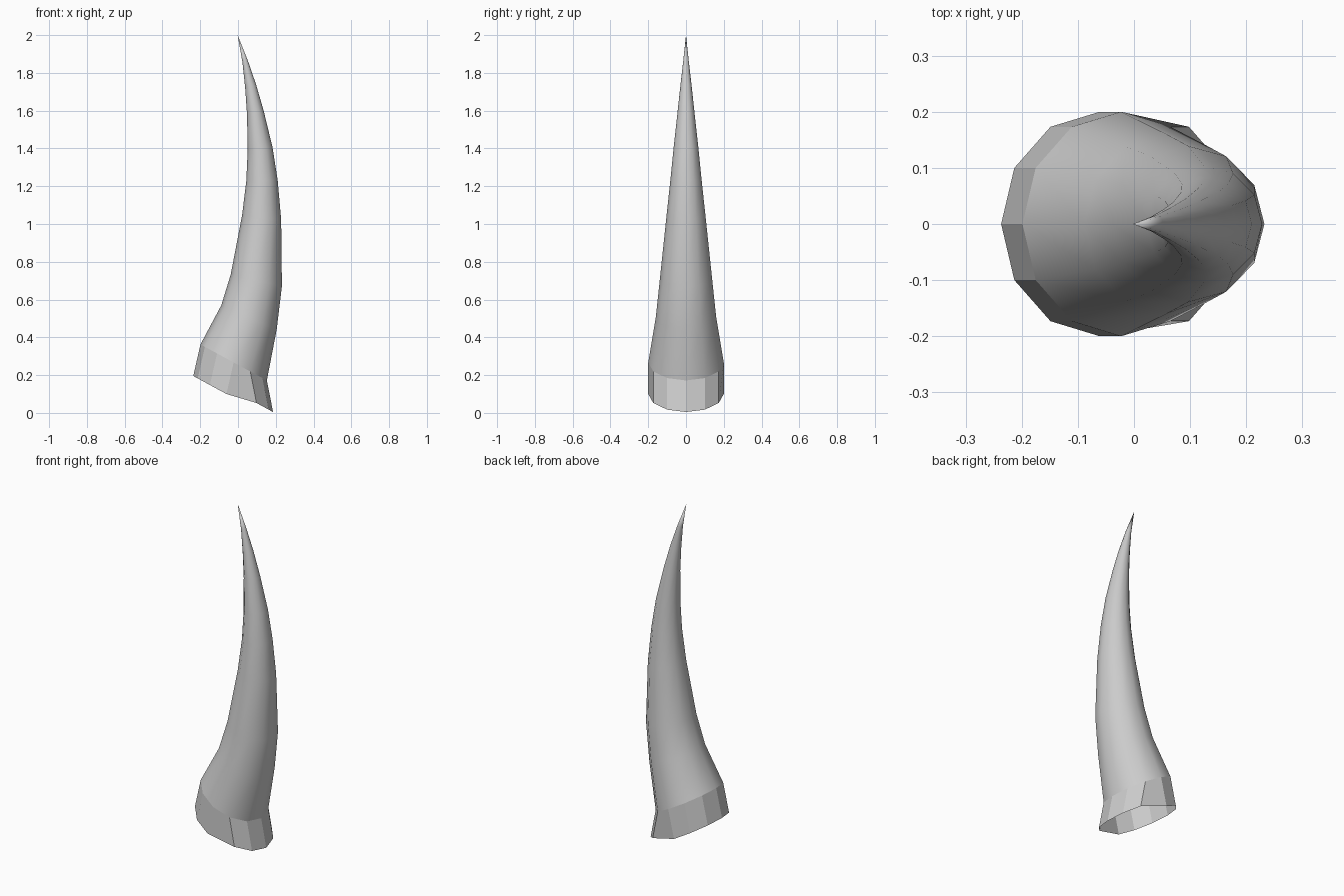
import bpy, bmesh, math

if "Cube" in bpy.data.objects:
    bpy.data.objects.remove(bpy.data.objects["Cube"])

SIDES = 12
# cross-sections up the horn: centre x, centre z, radius, tilt in degrees
RINGS = [
    (-0.061, 0.100, 0.200, 28.5),   # open bottom rim
    (-0.023, 0.267, 0.200, 28.5),   # top of collar
    (0.058, 0.505, 0.160, 23.5),
    (0.097, 0.702, 0.139, 13.0),
    (0.125, 1.035, 0.104, 6.0),
    (0.127, 1.230, 0.083, -1.0),
    (0.117, 1.400, 0.066, -6.0),
    (0.092, 1.590, 0.045, -10.0),
    (0.067, 1.730, 0.030, -13.0),
    (0.038, 1.860, 0.015, -16.0),
]
TIP = (-0.002, 0.0, 2.0)
FLARE = 0.071   # outward kick of the bottom rim on the +x side

bm = bmesh.new()


def add_ring(index, cx, cz, radius, tilt):
    verts = []
    t = math.radians(tilt)
    for k in range(SIDES):
        a = 2 * math.pi * k / SIDES
        along = radius * math.cos(a)
        x = cx + along * math.cos(t)
        if index == 0 and along > 0.01:
            x += FLARE
        verts.append(bm.verts.new((x, radius * math.sin(a), cz - along * math.sin(t))))
    return verts


# flat-faced collar first, then the smooth tapering body
rings = [add_ring(i, *r) for i, r in enumerate(RINGS)]
for i, (low, high) in enumerate(zip(rings, rings[1:])):
    for k in range(SIDES):
        n = (k + 1) % SIDES
        face = bm.faces.new((low[k], low[n], high[n], high[k]))
        face.smooth = i > 0

# pointed tip
tip = bm.verts.new(TIP)
for k in range(SIDES):
    bm.faces.new((rings[-1][k], rings[-1][(k + 1) % SIDES], tip)).smooth = True

mesh = bpy.data.meshes.new("horn")
bm.to_mesh(mesh)
bm.free()
horn = bpy.data.objects.new("horn", mesh)
bpy.context.collection.objects.link(horn)
